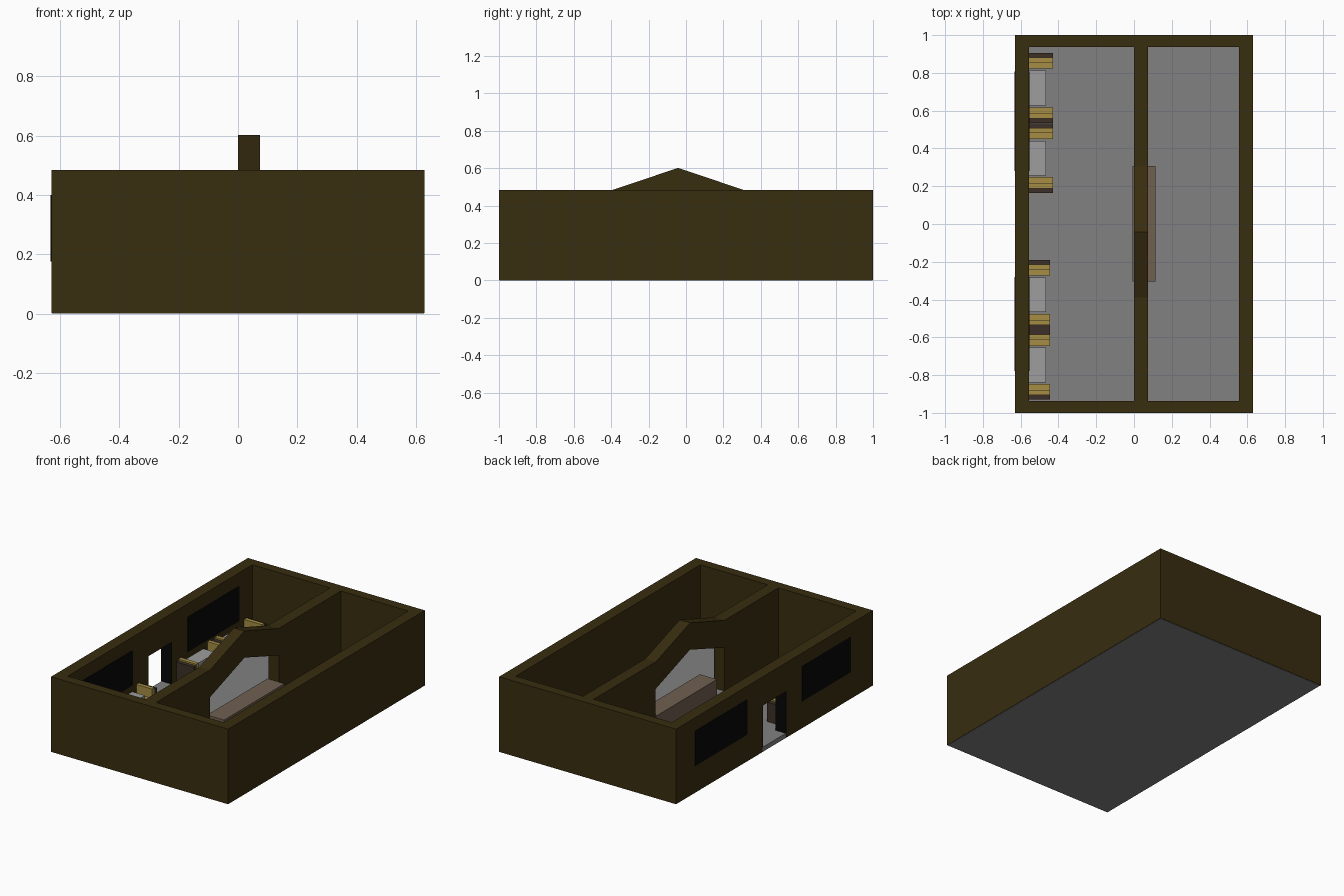
import bpy, bmesh

if "Cube" in bpy.data.objects:
    bpy.data.objects.remove(bpy.data.objects["Cube"])


def material(name, r, g, b):
    m = bpy.data.materials.new(name)
    m.diffuse_color = (r, g, b, 1)
    m.use_nodes = True
    m.node_tree.nodes["Principled BSDF"].inputs["Base Color"].default_value = m.diffuse_color
    return m


OLIVE = material("olive_wall", 0.04, 0.026, 0.005)
BLACK = material("black_glass", 0.002, 0.002, 0.002)
FLOOR = material("floor_grey", 0.22, 0.22, 0.22)
TABLE = material("table_grey", 0.34, 0.34, 0.34)
TAN = material("tan_cushion", 0.38, 0.27, 0.06)
DARK = material("dark_wood", 0.045, 0.03, 0.02)
BROWN = material("counter_brown", 0.16, 0.115, 0.08)


def extrude_x(name, profile, x0, x1, mat):
    """Extrude a (y, z) outline from x0 to x1."""
    bm = bmesh.new()
    face = bm.faces.new([bm.verts.new((x0, y, z)) for y, z in profile])
    out = bmesh.ops.extrude_face_region(bm, geom=[face])
    verts = [v for v in out["geom"] if isinstance(v, bmesh.types.BMVert)]
    bmesh.ops.translate(bm, verts=verts, vec=(x1 - x0, 0, 0))
    bmesh.ops.recalc_face_normals(bm, faces=bm.faces)
    mesh = bpy.data.meshes.new(name)
    bm.to_mesh(mesh)
    bm.free()
    mesh.materials.append(mat)
    obj = bpy.data.objects.new(name, mesh)
    bpy.context.collection.objects.link(obj)
    return obj


def box(name, x0, x1, y0, y1, z0, z1, mat):
    return extrude_x(name, [(y0, z0), (y1, z0), (y1, z1), (y0, z1)], x0, x1, mat)


H, F, B = 0.485, 0.03, 0.002   # wall top, floor top, wall bottom

# Floor slab
box("floor", -0.627, 0.627, -0.997, 0.997, 0, F, FLOOR)

# Outer walls; the left one has a doorway
box("right_wall", 0.555, 0.63, -1, 1, B, H, OLIVE)
box("front_wall", -0.555, 0.555, -1, -0.938, B, H, OLIVE)
box("back_wall", -0.555, 0.555, 0.938, 1, B, H, OLIVE)
D = 0.122
extrude_x("left_wall", [(-1, B), (-D, B), (-D, 0.3), (D, 0.3), (D, B), (1, B), (1, H), (-1, H)],
          -0.63, -0.555, OLIVE)

# Black windows and door linings
for y0, y1 in ((0.28, 0.807), (-0.777, -0.28)):
    box("window", -0.632, -0.553, y0, y1, 0.175, 0.4, BLACK)
for s in (-1, 1):
    y0, y1 = sorted((s * D, s * (D - 0.004)))
    box("door_lining", -0.63, -0.555, y0, y1, F, 0.3, BLACK)

# Gabled partition with gabled opening
extrude_x("partition", [(-0.938, B), (-0.39, B), (-0.39, 0.31), (-0.04, 0.43), (0.31, 0.31), (0.31, B),
                        (0.938, B), (0.938, H), (0.305, H), (-0.042, 0.602), (-0.39, H), (-0.938, H)],
          0, 0.075, OLIVE)

# Serving counter
box("counter", -0.007, 0.115, -0.305, 0.308, F, 0.14, BROWN)


def bench(y, s, x1):
    """Bench with its back at y, seat facing direction s along y."""
    def part(name, a, b, z0, z1, xe, mat):
        y0, y1 = sorted((y + s * a, y + s * b))
        box(name, -0.555, xe, y0, y1, z0, z1, mat)
    part("bench_back", 0, 0.026, F, 0.155, x1, DARK)
    part("bench_base", 0.026, 0.08, F, 0.08, x1 - 0.004, DARK)
    part("back_cushion", 0.024, 0.05, 0.1, 0.165, x1, TAN)
    part("seat_cushion", 0.026, 0.083, 0.08, 0.105, x1, TAN)


# Booths: two benches facing a wall table
for y0, y1, x1 in ((0.165, 0.532, -0.43), (0.534, 0.905, -0.43),
                   (-0.56, -0.19, -0.445), (-0.93, -0.562, -0.445)):
    bench(y0, 1, x1)
    bench(y1, -1, x1)
    mid = (y0 + y1) / 2
    box("table_top", -0.555, -0.465, mid - 0.092, mid + 0.092, 0.112, 0.135, TABLE)
    box("table_leg", -0.52, -0.5, mid - 0.01, mid + 0.01, F, 0.112, TABLE)
